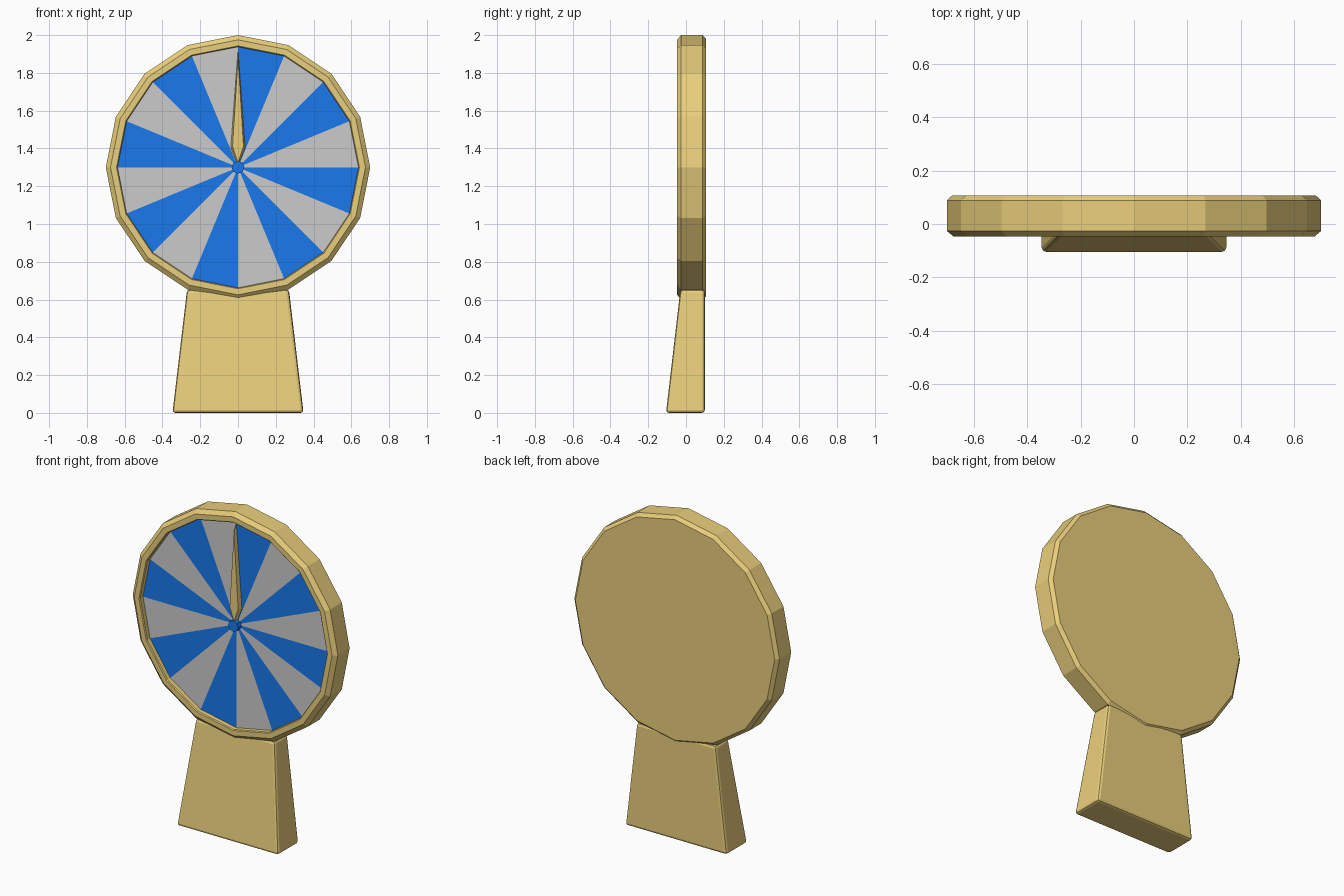
import bpy, bmesh, math
from mathutils import Vector

if "Cube" in bpy.data.objects:
    bpy.data.objects.remove(bpy.data.objects["Cube"])

CZ = 1.3      # height of the wheel centre
N = 16        # sides of the wheel


def material(name, rgb):
    m = bpy.data.materials.new(name)
    m.diffuse_color = (*rgb, 1)
    m.use_nodes = True
    m.node_tree.nodes["Principled BSDF"].inputs["Base Color"].default_value = m.diffuse_color
    return m


GOLD = material("gold", (0.82, 0.62, 0.2))
BLUE = material("blue", (0.01, 0.19, 0.85))


def finish(name, bm, mats):
    bmesh.ops.recalc_face_normals(bm, faces=bm.faces)
    me = bpy.data.meshes.new(name)
    bm.to_mesh(me)
    bm.free()
    for m in mats:
        me.materials.append(m)
    ob = bpy.data.objects.new(name, me)
    bpy.context.collection.objects.link(ob)
    return ob


def ring(bm, r, y, n=N):
    return [bm.verts.new((r * math.sin(2 * math.pi * i / n), y,
                          CZ + r * math.cos(2 * math.pi * i / n))) for i in range(n)]


def turned(name, profile, n, mat, cap_front=False, cap_back=False):
    """Sweep a (radius, y) profile round the wheel axis."""
    bm = bmesh.new()
    rings = [ring(bm, r, y, n) for r, y in profile]
    for a, b in zip(rings, rings[1:]):
        for i in range(n):
            j = (i + 1) % n
            bm.faces.new((a[i], a[j], b[j], b[i]))
    if cap_front:
        bm.faces.new(rings[0])
    if cap_back:
        bm.faces.new(rings[-1])
    return finish(name, bm, [mat])


def prism(name, front, back, mat, bevel):
    """Solid between two matching outlines."""
    bm = bmesh.new()
    a = [bm.verts.new(p) for p in front]
    b = [bm.verts.new(p) for p in back]
    bm.faces.new(a)
    bm.faces.new(b)
    for i in range(len(a)):
        j = (i + 1) % len(a)
        bm.faces.new((a[i], a[j], b[j], b[i]))
    ob = finish(name, bm, [mat])
    if bevel:
        mod = ob.modifiers.new("bevel", "BEVEL")
        mod.width = bevel
        mod.segments = 2
    return ob


# Wheel body: closed back, chamfered rim, raised front lip
turned("wheel_rim", [(0.638, -0.012), (0.638, -0.042), (0.643, -0.047), (0.675, -0.047),
                     (0.70, -0.026), (0.70, 0.088), (0.68, 0.107)], N, GOLD, cap_back=True)

# Striped dial: alternating wedges, plain grey between blue
for name, start, mats in (("blue_wedges", 0, [BLUE]), ("grey_wedges", 1, [])):
    bm = bmesh.new()
    c = bm.verts.new((0, -0.015, CZ))
    rim = ring(bm, 0.638, -0.015)
    for i in range(start, N, 2):
        f = bm.faces.new((c, rim[i], rim[(i + 1) % N]))
    loose = finish(name, bm, mats)
    for p in loose.data.polygons:      # face the front
        if p.normal.y > 0:
            p.flip()

# Hub
turned("hub", [(0.034, -0.047), (0.034, -0.014)], 8, BLUE, cap_front=True)

# Pointer: long kite with a narrower front face
outline = [(0, 1.925), (0.038, 1.405), (0, 1.305), (-0.038, 1.405)]
inner = [(0, 1.88), (0.029, 1.41), (0, 1.325), (-0.029, 1.41)]
prism("pointer", [(x, -0.04, z) for x, z in inner],
      [(x, -0.016, z) for x, z in outline], GOLD, 0)

# Tapered stand, front leaning back, back upright
prism("stand",
      [(-0.347, -0.106, 0), (0.347, -0.106, 0), (0.27, -0.03, 0.652), (-0.27, -0.03, 0.652)],
      [(-0.347, 0.1, 0), (0.347, 0.1, 0), (0.27, 0.1, 0.652), (-0.27, 0.1, 0.652)],
      GOLD, 0.016)
